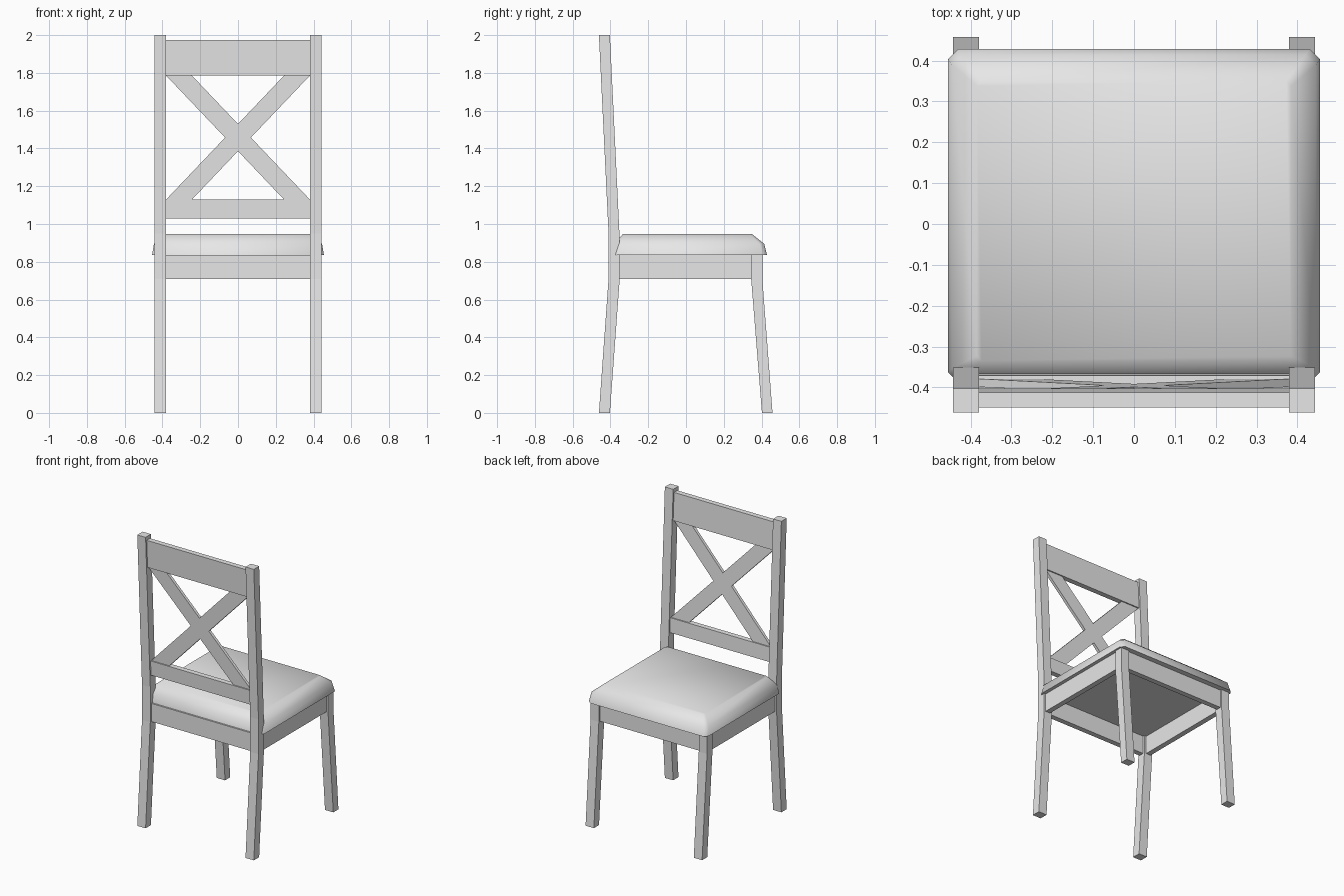
import bpy, bmesh, math

if "Cube" in bpy.data.objects:
    bpy.data.objects.remove(bpy.data.objects["Cube"])

gray = bpy.data.materials.new("light gray")
gray.diffuse_color = (0.8, 0.8, 0.8, 1)
gray.use_nodes = True
gray.node_tree.nodes["Principled BSDF"].inputs["Base Color"].default_value = gray.diffuse_color


def loft(name, loops):
    """Skin a stack of equal-length loops and cap both ends."""
    bm = bmesh.new()
    rings = [[bm.verts.new(p) for p in loop] for loop in loops]
    n = len(rings[0])
    for a, b in zip(rings, rings[1:]):
        for i in range(n):
            j = (i + 1) % n
            bm.faces.new((a[i], a[j], b[j], b[i]))
    bm.faces.new(rings[0][::-1])
    bm.faces.new(rings[-1])
    bmesh.ops.recalc_face_normals(bm, faces=bm.faces[:])
    mesh = bpy.data.meshes.new(name)
    bm.to_mesh(mesh)
    bm.free()
    mesh.materials.append(gray)
    obj = bpy.data.objects.new(name, mesh)
    bpy.context.collection.objects.link(obj)
    return obj


def side_profile(name, pts, x0, x1):
    """Extrude a (y, z) profile along x."""
    return loft(name, [[(x, y, z) for y, z in pts] for x in (x0, x1)])


def box(name, x0, x1, y0, y1, z0, z1):
    return side_profile(name, [(y0, z0), (y1, z0), (y1, z1), (y0, z1)], x0, x1)


def back_y(z):
    """Centre line of the leaning backrest."""
    return -0.38 - 0.052 * (z - 0.95) / 1.05


def back_panel(name, pts, half):
    """Thick panel from an (x, z) outline that follows the backrest lean."""
    return loft(name, [[(x, back_y(z) + d, z) for x, z in pts] for d in (-half, half)])


IN, OUT = 0.38, 0.443
APRON_LOW, APRON_TOP = 0.71, 0.835

# Legs, with the back pair running up into the backrest posts
back_leg = [(-0.461, 0), (-0.403, 0), (-0.351, APRON_LOW), (-0.351, 0.92),
            (-0.403, 2), (-0.461, 2), (-0.41, 0.95), (-0.41, APRON_LOW)]
front_leg = [(0.402, 0), (0.458, 0), (0.404, APRON_LOW), (0.404, APRON_TOP),
             (0.345, APRON_TOP), (0.345, APRON_LOW)]
for side, s in (("left", -1), ("right", 1)):
    side_profile("back_leg_" + side, back_leg, s * IN, s * OUT)
    side_profile("front_leg_" + side, front_leg, s * IN, s * OUT)
    box("side_apron_" + side, s * 0.395, s * 0.431, -0.351, 0.345, APRON_LOW, APRON_TOP)

# Front and back aprons
box("front_apron", -IN, IN, 0.357, 0.393, APRON_LOW, APRON_TOP)
box("back_apron", -IN, IN, -0.399, -0.363, APRON_LOW, APRON_TOP)

# Backrest rails
for name, z0, z1 in (("top_rail", 1.785, 1.975), ("lower_rail", 1.03, 1.13)):
    back_panel(name, [(-IN, z0), (IN, z0), (IN, z1), (-IN, z1)], 0.018)

# Crossed brace between the rails
B, T, E = 1.13, 1.785, 0.243
M = (B + T) / 2
waist = (IN - E) / 2
rise = (T - B) * waist / (IN + E)
half_outline = [(0, M + rise), (E, T), (IN, T), (waist, M), (IN, B), (E, B), (0, M - rise)]
outline = half_outline + [(-x, z) for x, z in half_outline[-2:0:-1]]
back_panel("cross_brace", outline, 0.01)


# Cushion with clipped corners and a softened top
def cushion_loop(hx, y0, y1, z, c):
    return [(hx - c, y0, z), (hx, y0 + c, z), (hx, y1 - c, z), (hx - c, y1, z),
            (-hx + c, y1, z), (-hx, y1 - c, z), (-hx, y0 + c, z), (-hx + c, y0, z)]


seat = loft("seat_cushion", [
    cushion_loop(0.455, -0.388, 0.429, 0.835, 0.025),
    cushion_loop(0.445, -0.378, 0.414, 0.895, 0.025),
    cushion_loop(0.385, -0.335, 0.350, 0.946, 0.012),
])
bpy.context.view_layer.objects.active = seat
seat.select_set(True)
bpy.ops.object.shade_smooth_by_angle(angle=math.radians(65))
